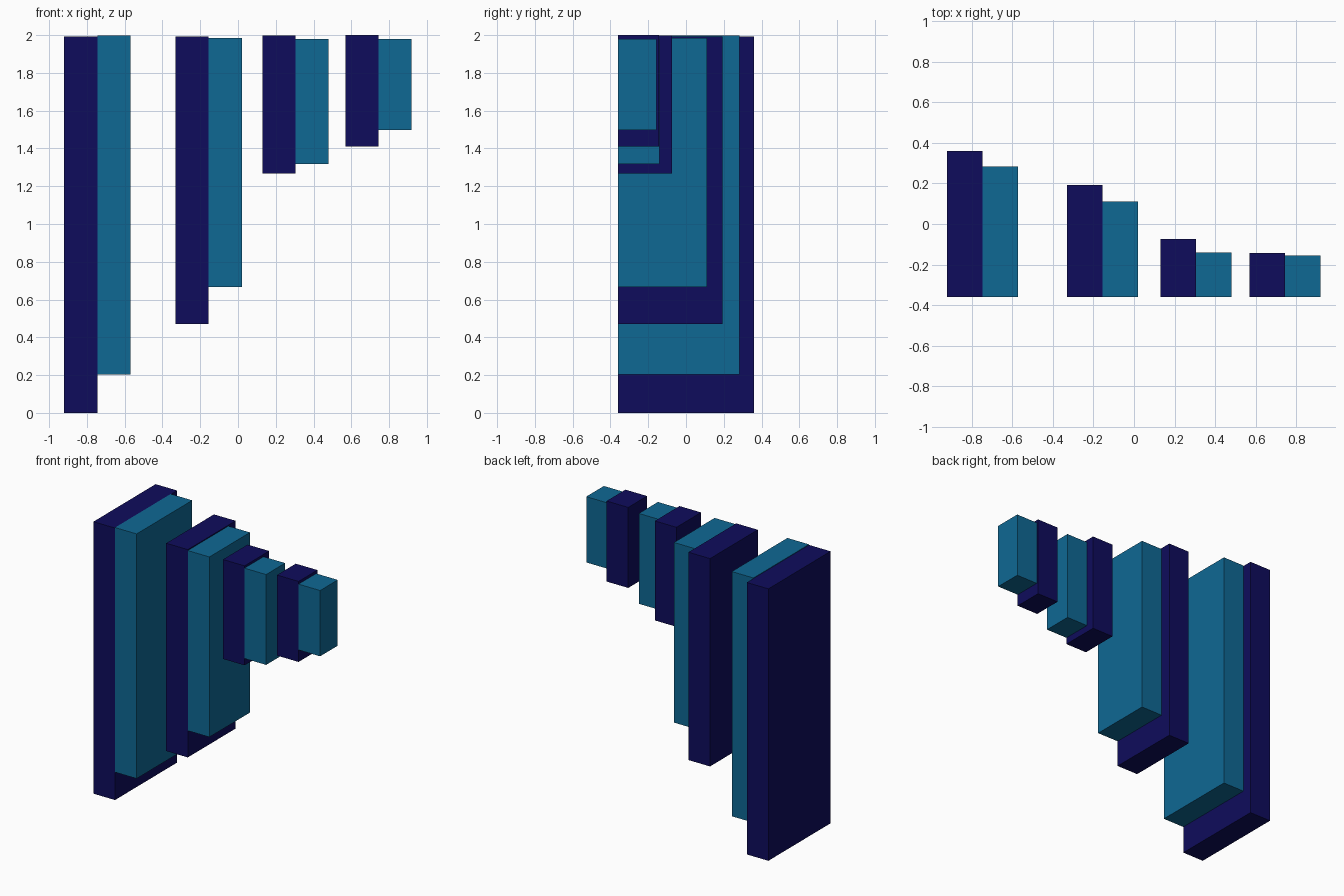
import bpy

if "Cube" in bpy.data.objects:
    bpy.data.objects.remove(bpy.data.objects["Cube"])


def material(name, rgb):
    m = bpy.data.materials.new(name)
    m.diffuse_color = (*rgb, 1.0)
    m.use_nodes = True
    m.node_tree.nodes["Principled BSDF"].inputs["Base Color"].default_value = m.diffuse_color
    return m


navy = material("navy", (0.0045, 0.0037, 0.107))
teal = material("teal", (0.0045, 0.138, 0.296))

FRONT = -0.36    # shared front plane
WIDTH = 0.175    # thickness of every slab


def slab(name, left, back, bottom, top, mat):
    bpy.ops.mesh.primitive_cube_add(
        size=1, location=(left + WIDTH / 2, (FRONT + back) / 2, (bottom + top) / 2))
    ob = bpy.context.object
    ob.name = name
    ob.scale = (WIDTH, back - FRONT, top - bottom)
    bpy.ops.object.transform_apply(location=False, rotation=False, scale=True)
    ob.data.materials.append(mat)


# Four pairs, each a navy slab beside a slightly smaller teal slab:
# name, left x, then (back, bottom, top) for navy and teal
pairs = [
    ("largest", -0.92, (0.36, 0.0, 1.993), (0.284, 0.204, 1.997)),
    ("large", -0.33, (0.193, 0.47, 1.993), (0.11, 0.666, 1.986)),
    ("small", 0.13, (-0.075, 1.268, 1.997), (-0.14, 1.318, 1.98)),
    ("smallest", 0.568, (-0.142, 1.41, 2.0), (-0.156, 1.498, 1.98)),
]
for size, left, dark, light in pairs:
    slab(size + "_navy_slab", left, *dark, navy)
    slab(size + "_teal_slab", left + WIDTH, *light, teal)
